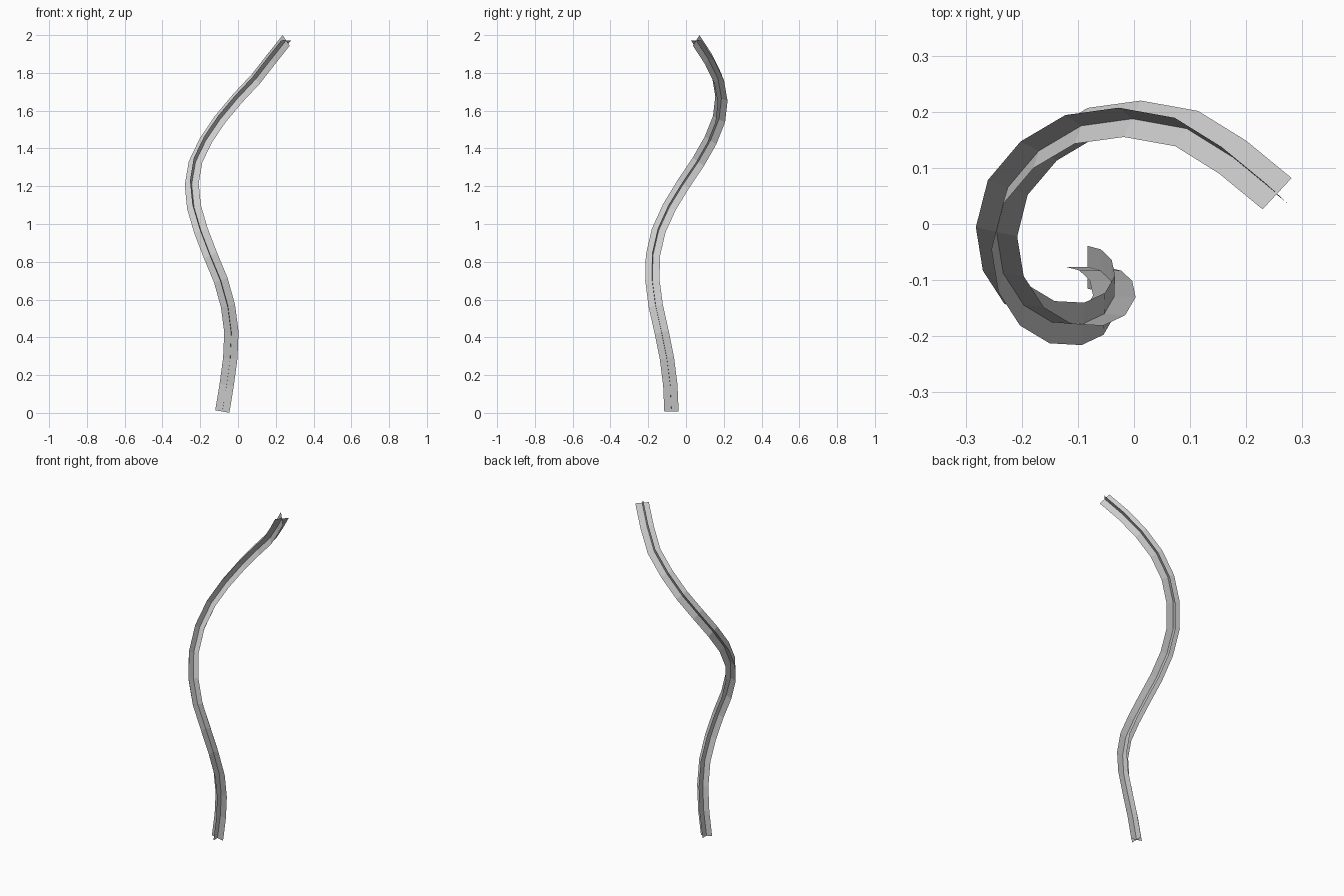
import bpy
from math import sqrt
from mathutils import Vector

if "Cube" in bpy.data.objects:
    bpy.data.objects.remove(bpy.data.objects["Cube"])

# Plan view of the centre line, bottom to top, evenly spaced along its length
PLAN = [(-.083, -.077), (-.060, -.083), (-.041, -.101), (-.035, -.129), (-.053, -.160),
        (-.091, -.178), (-.146, -.175), (-.196, -.145), (-.233, -.088), (-.245, -.014),
        (-.225, .065), (-.170, .130), (-.094, .175), (-.003, .1875), (.094, .170),
        (.176, .119), (.255, .054)]
STEP = 0.1427
HALF = 0.038

# Height follows from the constant step length; the top end sits at 1.972
path = [Vector((*PLAN[-1], 1.972))]
for x, y in reversed(PLAN[:-1]):
    last = path[-1]
    flat = (Vector((x, y)) - last.xy).length
    path.append(Vector((x, y, last.z - sqrt(STEP ** 2 - flat ** 2))))
path.reverse()


def tangent(i):
    n = len(path) - 1
    if i == 0:
        t = 4 * path[1] - 3 * path[0] - path[2]
    elif i == n:
        t = 3 * path[n] - 4 * path[n - 1] + path[n - 2]
    else:
        t = path[i + 1] - path[i - 1]
    return t.normalized()


# Twist-free frames carried down from the level top end
tans = [tangent(i) for i in range(len(path))]
side = tans[-1].cross(Vector((0, 0, 1))).normalized()
sides = [side]
for i in range(len(path) - 2, -1, -1):
    side = tans[i + 1].rotation_difference(tans[i]) @ side
    side = (side - tans[i] * side.dot(tans[i])).normalized()
    sides.append(side)
sides.reverse()


def strip(name, directions):
    verts, faces = [], []
    for p, d in zip(path, directions):
        verts += [p - d * HALF, p + d * HALF]
    for i in range(len(path) - 1):
        a = 2 * i
        faces.append((a, a + 1, a + 3, a + 2))
    mesh = bpy.data.meshes.new(name)
    mesh.from_pydata(verts, [], faces)
    obj = bpy.data.objects.new(name, mesh)
    bpy.context.collection.objects.link(obj)


# Two ribbons crossing at right angles along the centre line
strip("stem_strip_a", sides)
strip("stem_strip_b", [t.cross(s) for t, s in zip(tans, sides)])
